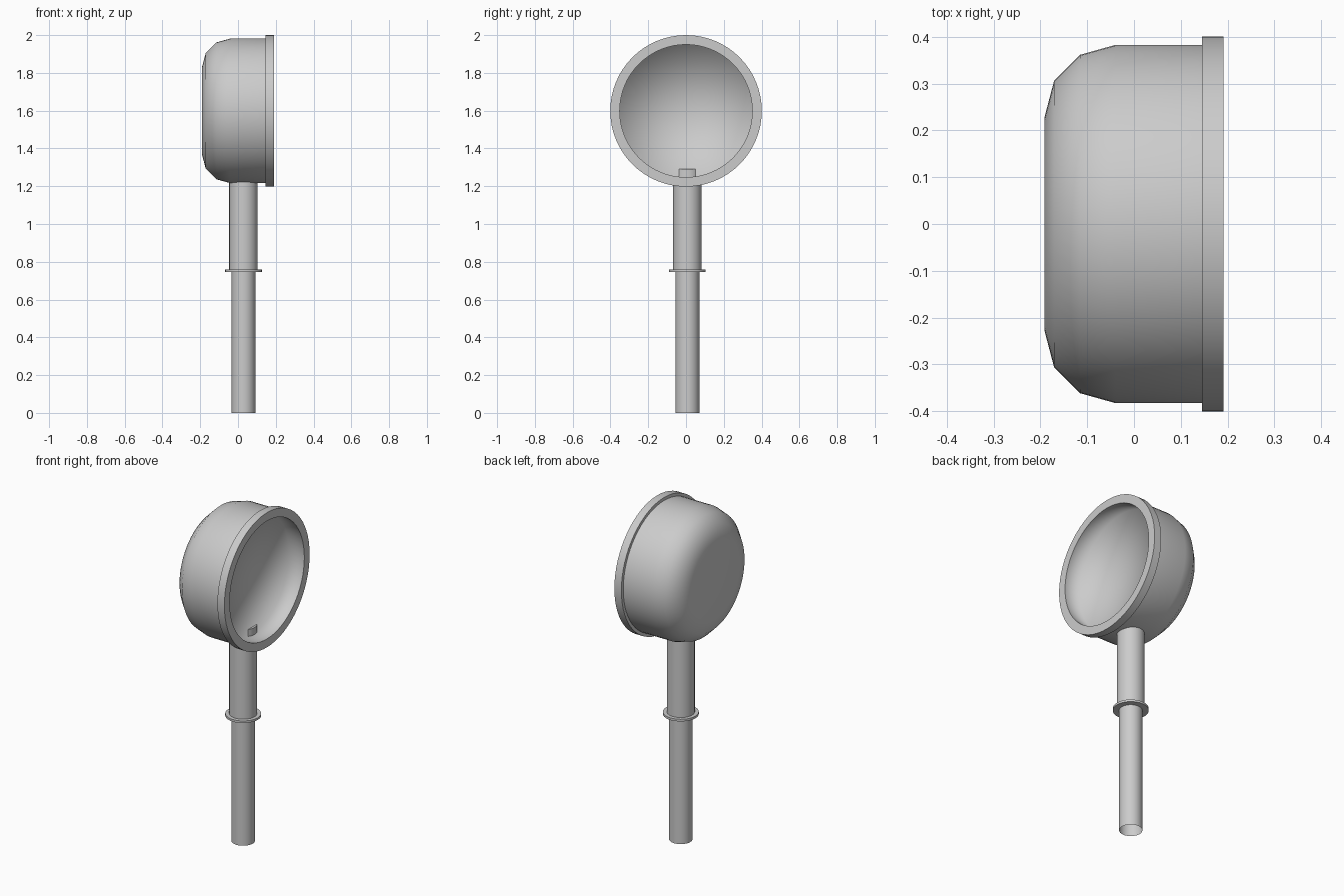
import bpy, bmesh, math
from mathutils import Vector

if "Cube" in bpy.data.objects:
    bpy.data.objects.remove(bpy.data.objects["Cube"])

grey = bpy.data.materials.new("mid_grey")
grey.diffuse_color = (0.6, 0.6, 0.6, 1.0)
grey.use_nodes = True
grey.node_tree.nodes["Principled BSDF"].inputs["Base Color"].default_value = grey.diffuse_color


def lathe(name, profile, centre, axis, sides, sharp=40):
    """Spin (distance along axis, radius) points around 'X' or 'Z'."""
    bm = bmesh.new()
    pts = [(a, 0, r) if axis == 'X' else (r, 0, a) for a, r in profile]
    verts = [bm.verts.new(Vector(p) + Vector(centre)) for p in pts]
    edges = [bm.edges.new(pair) for pair in zip(verts, verts[1:])]
    direction = (1, 0, 0) if axis == 'X' else (0, 0, 1)
    bmesh.ops.spin(bm, geom=verts + edges, cent=centre, axis=direction,
                   angle=math.tau, steps=sides, use_duplicate=False)
    bmesh.ops.remove_doubles(bm, verts=bm.verts, dist=1e-5)
    bmesh.ops.recalc_face_normals(bm, faces=bm.faces)
    mesh = bpy.data.meshes.new(name)
    bm.to_mesh(mesh)
    bm.free()
    mesh.materials.append(grey)
    ob = bpy.data.objects.new(name, mesh)
    bpy.context.collection.objects.link(ob)
    bpy.ops.object.select_all(action='DESELECT')
    ob.select_set(True)
    bpy.context.view_layer.objects.active = ob
    bpy.ops.object.shade_smooth_by_angle(angle=math.radians(sharp))
    return ob


# Bowl: rounded back and stepped rim, facing +x
C = (0, 0, 1.599)
lathe("bowl", [(-0.191, 0), (-0.191, 0.23), (-0.171, 0.306), (-0.115, 0.362),
               (-0.04, 0.383), (0.145, 0.383), (0.145, 0.401),
               (0.191, 0.401), (0.191, 0.351)], C, 'X', 64)

# Shallow recess with a flat floor, softly shaded across its corner
recess = lathe("recess", [(0.191, 0.351), (0.09, 0.351), (0.09, 0)],
               C, 'X', 64, sharp=120)
recess.data.flip_normals()
if sum(p.normal.x * p.area for p in recess.data.polygons) < 0:
    recess.data.flip_normals()

# Handle: open lower tube, collar, and upper sleeve poking into the recess
H = (0.029, 0.0075, 0)
lathe("lower_handle", [(0, 0.063), (0.75, 0.063)], H, 'Z', 32)
lathe("collar", [(0.746, 0.06), (0.746, 0.097), (0.759, 0.097), (0.759, 0.06)],
      H, 'Z', 32)
lathe("upper_handle", [(0.75, 0.06), (0.75, 0.0755), (1.29, 0.0755), (1.29, 0)],
      H, 'Z', 32)
